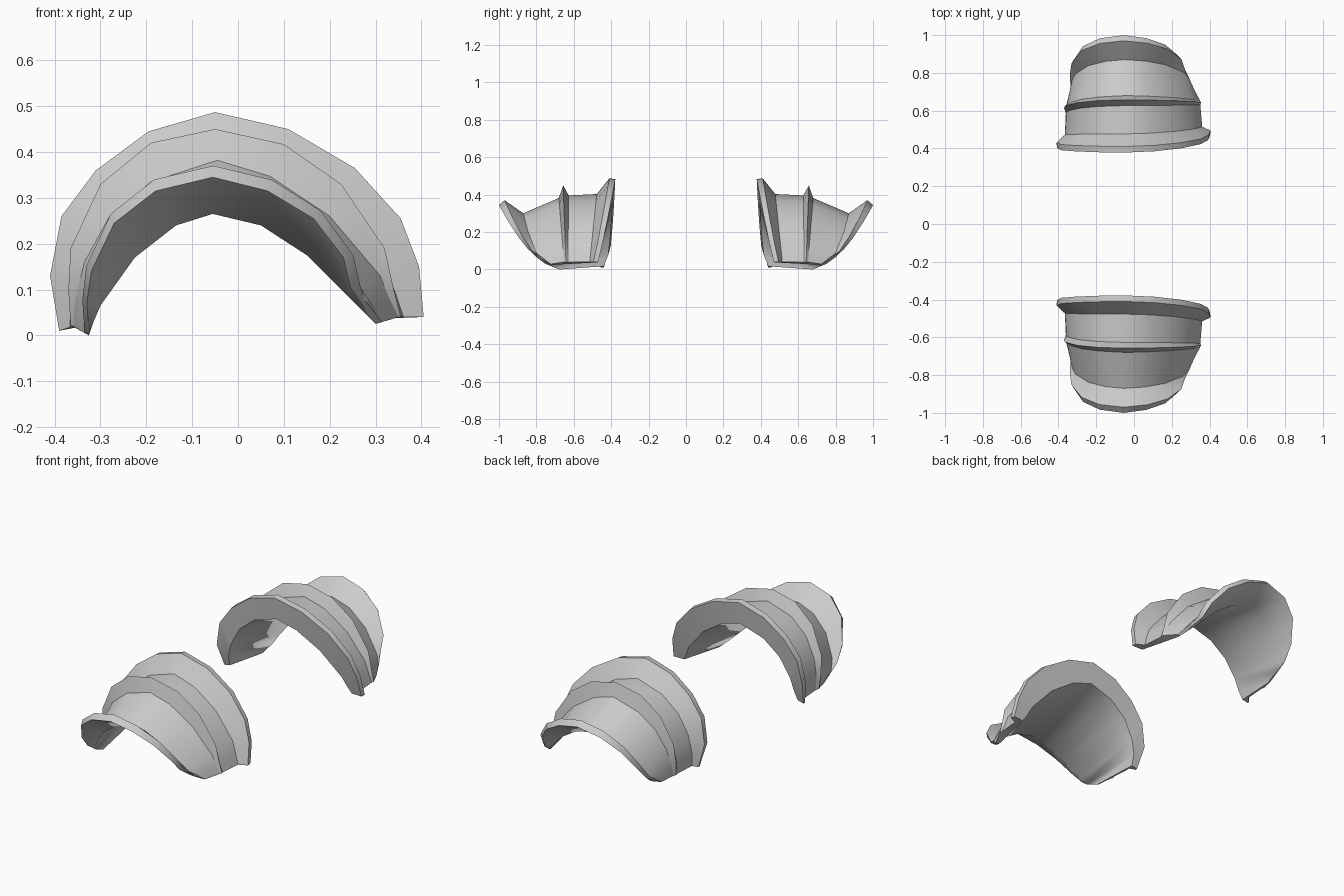
import bpy, bmesh

if "Cube" in bpy.data.objects:
    bpy.data.objects.remove(bpy.data.objects["Cube"])

# Key arch sections (x, z), left foot to right foot
COLLAR = [(-.39, .01), (-.41, .13), (-.385, .26), (-.31, .36), (-.195, .445), (-.05, .487),
          (.11, .45), (.255, .365), (.355, .255), (.395, .15), (.405, .04)]
RIDGE = [(-.365, .02), (-.37, .10), (-.365, .19), (-.30, .33), (-.19, .42), (-.05, .45),
         (.10, .417), (.225, .33), (.32, .19), (.34, .10), (.355, .04)]
BASE = [(-.36, .02), (-.355, .08), (-.335, .16), (-.28, .26), (-.19, .335), (-.045, .382),
        (.07, .347), (.20, .26), (.31, .13), (.33, .08), (.35, .04)]
TIP = [(-.325, .005), (-.33, .07), (-.32, .14), (-.27, .245), (-.18, .315), (-.055, .345),
       (.065, .315), (.165, .255), (.23, .17), (.245, .105), (.30, .025)]
WAIST = [(-.325, 0), (-.315, .03), (-.30, .065), (-.225, .17), (-.135, .24), (-.055, .265),
         (.05, .24), (.15, .175), (.24, .085), (.27, .055), (.30, .025)]


def mix(a, b, t):
    return [(p[0] + (q[0] - p[0]) * t, p[1] + (q[1] - p[1]) * t) for p, q in zip(a, b)]


def ring(section, y_left, y_top, y_right, pow_left=1, pow_right=None):
    """Place a section in space; y runs from the feet to the crown with height."""
    top = section[5][1]
    pts = []
    for i, (x, z) in enumerate(section):
        if i <= 5:
            foot, y_foot, power = section[0][1], y_left, pow_left
        else:
            foot, y_foot, power = section[-1][1], y_right, pow_right or pow_left
        t = max(0, (z - foot) / (top - foot)) ** power
        pts.append((x, y_foot + (y_top - y_foot) * t, z))
    return pts


# Closed cross-section of the shell: over the outside, back along the inside
RINGS = [
    ring(mix(WAIST, BASE, .85), -.44, -.392, -.475, .4, .9),  # collar face, lower edge
    ring(mix(COLLAR, BASE, .04), -.44, -.378, -.47, .35, .9),  # collar rim, inner edge
    ring(COLLAR, -.45, -.41, -.495, .5, .9),                  # collar rim, outer edge
    ring(mix(BASE, COLLAR, .2), -.472, -.477, -.515),         # collar foot
    ring(mix(BASE, RIDGE, .2), -.585, -.627, -.632),          # ridge back foot
    ring(RIDGE, -.605, -.657, -.642),                         # ridge crest
    ring(BASE, -.62, -.68, -.652),                            # ridge front foot
    ring(mix(WAIST, BASE, .3), -.68, -.87, -.72, .42),        # waist outside
    ring(mix(TIP, RIDGE, .24), -.69, -.97, -.725, .6),        # flared lip, upper edge
    ring(TIP, -.69, -1.0, -.72, .6),                          # flared lip, lower edge
    ring(WAIST, -.675, -.865, -.71, .42),                     # waist inside
]

grey = bpy.data.materials.new("light_grey")
grey.diffuse_color = (.6, .6, .6, 1)
grey.use_nodes = True
grey.node_tree.nodes["Principled BSDF"].inputs["Base Color"].default_value = grey.diffuse_color


def make_pad(name, side):
    bm = bmesh.new()
    loops = [[bm.verts.new((x, y * side, z)) for x, y, z in r] for r in RINGS]
    n = len(loops)
    for k in range(n):
        a, b = loops[k], loops[(k + 1) % n]
        for i in range(len(a) - 1):
            bm.faces.new((a[i], a[i + 1], b[i + 1], b[i]))
    # foot faces
    for i in (0, -1):
        foot = bm.faces.new([l[i] for l in loops])
        bmesh.ops.triangulate(bm, faces=[foot])
    bmesh.ops.recalc_face_normals(bm, faces=bm.faces)
    for f in bm.faces:
        f.smooth = True
    # crisp edges along each ring and around the feet, smooth around the arch
    for l in loops[:-1]:
        for p, q in zip(l, l[1:]):
            bm.edges.get((p, q)).smooth = False
    for i in (0, -1):
        for k in range(n):
            bm.edges.get((loops[k][i], loops[(k + 1) % n][i])).smooth = False
    me = bpy.data.meshes.new(name)
    bm.to_mesh(me)
    bm.free()
    me.materials.append(grey)
    bpy.context.collection.objects.link(bpy.data.objects.new(name, me))


make_pad("front_shoulder_pad", 1)
make_pad("back_shoulder_pad", -1)
